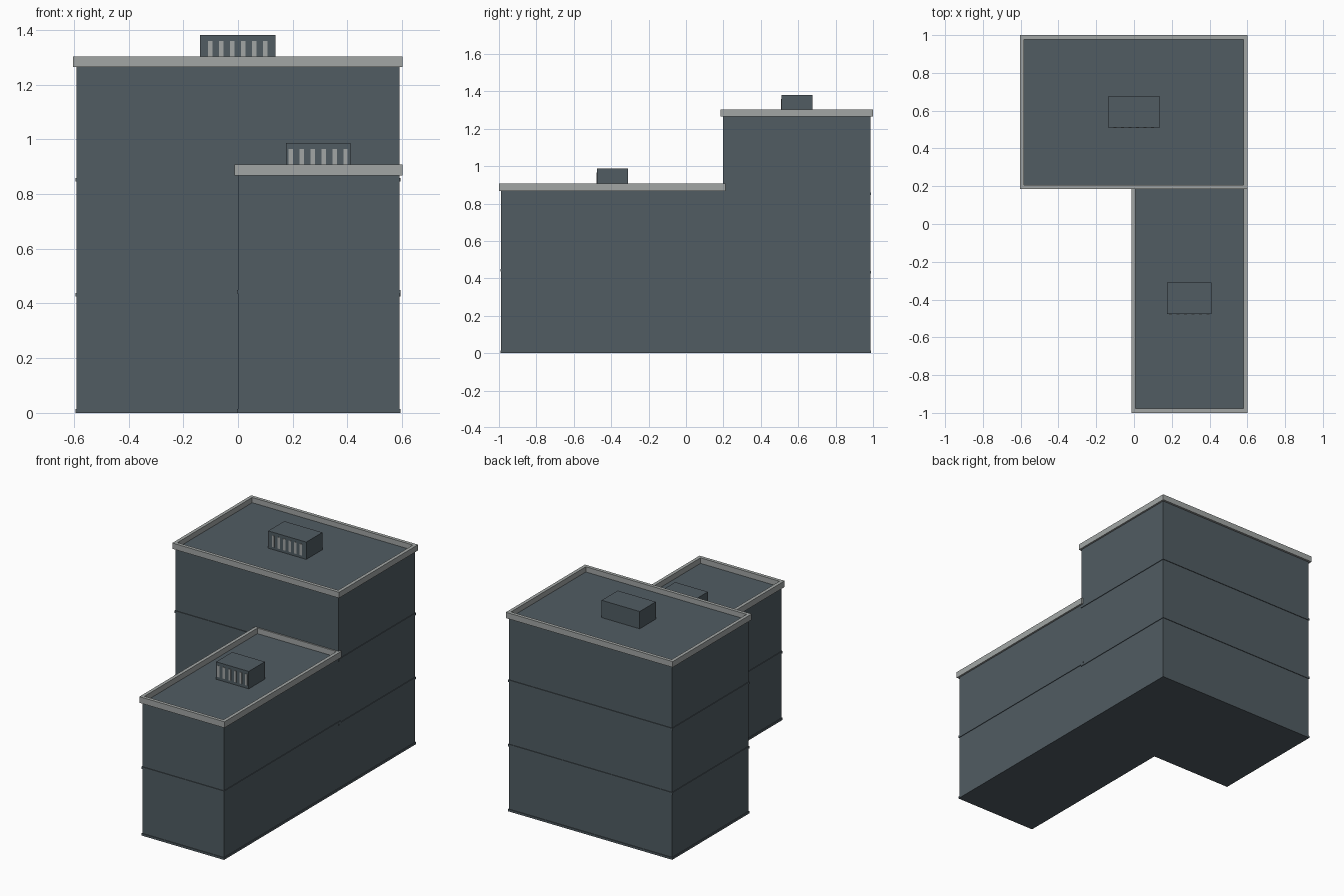
import bpy
import bmesh
from mathutils import Matrix, Vector

if "Cube" in bpy.data.objects:
    bpy.data.objects.remove(bpy.data.objects["Cube"])


def material(name, rgb):
    m = bpy.data.materials.new(name)
    m.diffuse_color = (*rgb, 1)
    m.use_nodes = True
    m.node_tree.nodes["Principled BSDF"].inputs["Base Color"].default_value = m.diffuse_color
    return m


WALL = material("slate wall", (0.082, 0.107, 0.123))
TRIM = material("light grey trim", (0.36, 0.38, 0.375))


def boxes(name, mat, extents):
    """One object made of axis-aligned boxes (x0, x1, y0, y1, z0, z1)."""
    bm = bmesh.new()
    for x0, x1, y0, y1, z0, z1 in extents:
        centre = Vector((x0 + x1, y0 + y1, z0 + z1)) / 2
        size = Matrix.Diagonal((x1 - x0, y1 - y0, z1 - z0, 1))
        bmesh.ops.create_cube(bm, size=1, matrix=Matrix.Translation(centre) @ size)
    mesh = bpy.data.meshes.new(name)
    bm.to_mesh(mesh)
    bm.free()
    mesh.materials.append(mat)
    ob = bpy.data.objects.new(name, mesh)
    bpy.context.collection.objects.link(ob)
    return ob


def parapet(name, x0, x1, y0, y1, z0, z1, t=0.022):
    """Rectangular rim around a flat roof."""
    boxes(name, TRIM, [
        (x0, x1, y0, y0 + t, z0, z1),
        (x0, x1, y1 - t, y1, z0, z1),
        (x0, x0 + t, y0 + t, y1 - t, z0, z1),
        (x1 - t, x1, y0 + t, y1 - t, z0, z1)])


def wing(name, x0, x1, y0, y1, roof, bands):
    """Solid block with slightly raised floor bands."""
    boxes(name + "_walls", WALL, [(x0, x1, y0, y1, 0, roof)])
    e = 0.004
    boxes(name + "_floor_bands", WALL,
          [(x0 - e, x1 + e, y0 - e, y1 + e, z, z + 0.014) for z in bands])


def roof_unit(name, cx, cy, width, z0, z1):
    """Rooftop vent housing with six upright slats on its front."""
    w, d = width / 2, 0.083
    boxes(name + "_housing", WALL, [(cx - w, cx + w, cy - d, cy + d, z0, z1)])
    boxes(name + "_slats", TRIM, [
        (x - 0.008, x + 0.008, cy - d - 0.003, cy - d + 0.003, z1 - 0.095, z1 - 0.021)
        for x in (cx + (i - 2.5) * 0.04 for i in range(6))])


# Tall rear block
wing("tall_block", -0.59, 0.59, 0.197, 0.986, 1.268, (0, 0.425, 0.845))
parapet("tall_parapet", -0.604, 0.602, 0.184, 1.0, 1.264, 1.302)
roof_unit("tall_roof_unit", -0.001, 0.593, 0.275, 1.265, 1.381)

# Low front wing
wing("low_wing", 0.0, 0.59, -0.988, 0.21, 0.872, (0, 0.436))
parapet("low_parapet", -0.013, 0.602, -1.0, 0.21, 0.868, 0.908)
roof_unit("low_roof_unit", 0.293, -0.393, 0.236, 0.87, 0.986)
